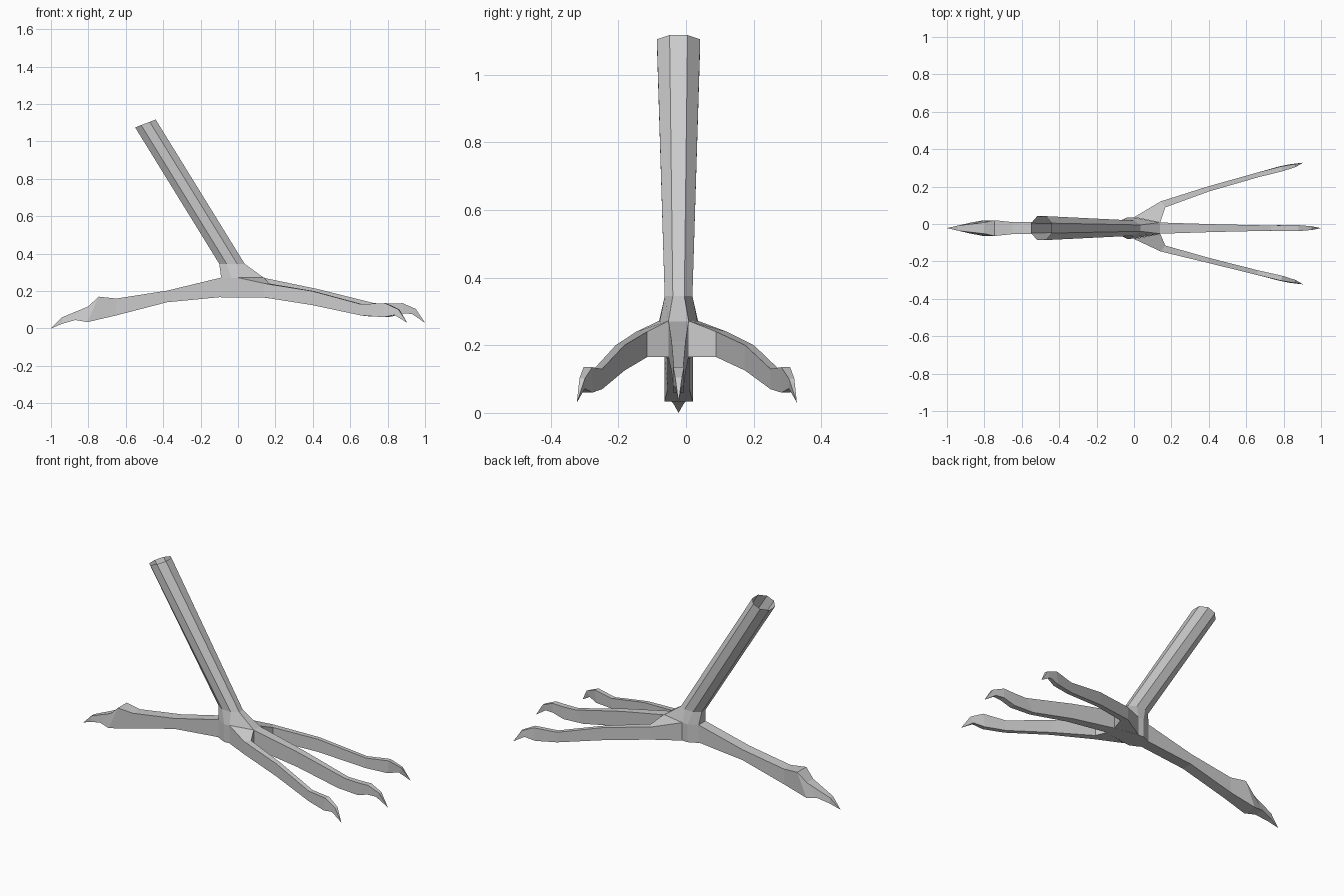
import bpy, math
import bmesh

if "Cube" in bpy.data.objects:
    bpy.data.objects.remove(bpy.data.objects["Cube"])

CY = -0.022  # centre line of the leg


def loft(name, rings, cap_start=False, cap_end=False):
    """Skin a list of closed rings with quads."""
    bm = bmesh.new()
    vr = [[bm.verts.new(p) for p in r] for r in rings]
    n = len(vr[0])
    for a, b in zip(vr, vr[1:]):
        for i in range(n):
            j = (i + 1) % n
            bm.faces.new((a[i], a[j], b[j], b[i]))
    if cap_start:
        bm.faces.new(vr[0][::-1])
    if cap_end:
        bm.faces.new(vr[-1])
    bmesh.ops.remove_doubles(bm, verts=bm.verts, dist=0.0005)
    bmesh.ops.recalc_face_normals(bm, faces=bm.faces)
    me = bpy.data.meshes.new(name)
    bm.to_mesh(me)
    bm.free()
    ob = bpy.data.objects.new(name, me)
    bpy.context.collection.objects.link(ob)
    return ob


def octagon(x, z, ux, uz, v):
    """Eight-sided ring with flats facing forward and sideways."""
    k = 1 / math.cos(math.pi / 8)
    out = []
    for i in range(8):
        a = math.pi / 8 + i * math.pi / 4
        c, s = k * math.cos(a), k * math.sin(a)
        out.append((x + ux * c, CY + v * s, z + uz * c))
    return out


def toe(name, rows):
    """Four-sided toe; row = centre x, y, half-width vector, bottom z, top z, underside x shift."""
    rings = []
    for x, y, hx, hy, zb, zt, dx in rows:
        rings.append([(x + hx + dx, y + hy, zb), (x - hx + dx, y - hy, zb),
                      (x - hx, y - hy, zt), (x + hx, y + hy, zt)])
    return loft(name, rings, cap_end=True)


# Leg shaft flowing into the ankle hub
half = [(0.14, 0.03), (0.0, 0.056), (-0.035, 0.058), (-0.09, 0.032)]


def hub(z):
    return ([(x, CY + y, z) for x, y in half]
            + [(x, CY - y, z) for x, y in reversed(half)])


loft("leg_and_ankle", [octagon(-0.495, 1.096, 0.055, 0.021, 0.064),
                       octagon(-0.032, 0.345, 0.068, 0.0, 0.041),
                       hub(0.27), hub(0.165)], cap_end=True)

# Middle front toe with hooked claw
toe("middle_toe", [
    (0.14, CY, 0, 0.030, 0.165, 0.27, 0),
    (0.42, CY, 0, 0.021, 0.123, 0.212, 0),
    (0.73, CY, 0, 0.014, 0.066, 0.135, -0.05),
    (0.81, CY, 0, 0.016, 0.060, 0.133, 0),
    (0.88, CY, 0, 0.016, 0.080, 0.135, 0.0),
    (0.95, CY, 0, 0.010, 0.078, 0.105, -0.02),
    (1.0, CY, 0, 0.0, 0.03, 0.03, 0)])

# Side front toes
for name, s, ys in (("left_toe", 1, (0.022, 0.105, 0.188, 0.262, 0.295, 0.312, 0.328)),
                    ("right_toe", -1, (-0.066, -0.131, -0.195, -0.260, -0.290, -0.307, -0.323))):
    shape = [(0.07, -0.07, 0.014, 0.165, 0.272, 0),
             (0.155, -0.012, 0.016, 0.165, 0.24, 0),
             (0.40, -0.004, 0.013, 0.125, 0.20, 0),
             (0.66, -0.004, 0.012, 0.070, 0.13, 0),
             (0.79, -0.004, 0.013, 0.060, 0.135, -0.01),
             (0.86, -0.003, 0.008, 0.072, 0.102, -0.02),
             (0.905, 0, 0, 0.03, 0.03, 0)]
    toe(name, [(x, y, hx, s * hy, zb, zt, dx)
               for (x, hx, hy, zb, zt, dx), y in zip(shape, ys)])

# Rear toe with long claw
toe("back_toe", [
    (-0.09, CY, 0, 0.032, 0.168, 0.272, 0),
    (-0.38, CY, 0, 0.032, 0.140, 0.202, 0),
    (-0.65, CY, 0, 0.032, 0.070, 0.160, 0),
    (-0.745, CY, 0, 0.042, 0.034, 0.170, -0.06),
    (-0.80, CY, 0, 0.030, 0.045, 0.118, -0.07),
    (-0.94, CY, 0, 0.014, 0.025, 0.060, 0),
    (-1.0, CY, 0, 0.0, 0.0, 0.0, 0)])
